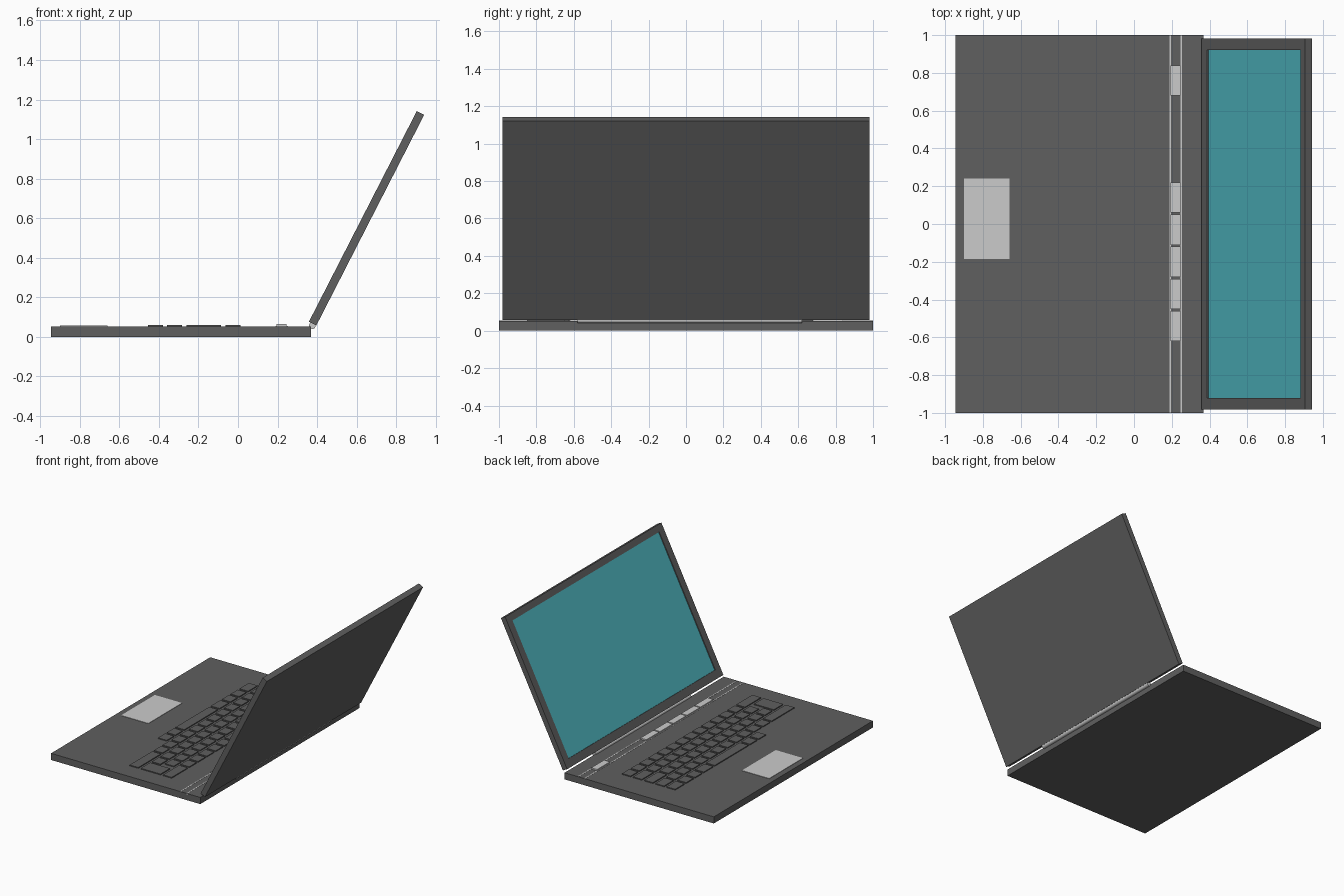
import bpy, bmesh, math
from mathutils import Matrix

if "Cube" in bpy.data.objects:
    bpy.data.objects.remove(bpy.data.objects["Cube"])


def material(name, rgb):
    m = bpy.data.materials.new(name)
    m.diffuse_color = (*rgb, 1)
    m.use_nodes = True
    m.node_tree.nodes["Principled BSDF"].inputs["Base Color"].default_value = m.diffuse_color
    return m


DARK = material("dark_grey", (0.115, 0.115, 0.115))
LIGHT = material("light_grey", (0.7, 0.7, 0.7))
TEAL = material("teal", (0.08, 0.48, 0.54))


def finish(name, bm, mat, matrix=Matrix()):
    me = bpy.data.meshes.new(name)
    bmesh.ops.recalc_face_normals(bm, faces=bm.faces)
    bm.to_mesh(me)
    bm.free()
    me.materials.append(mat)
    ob = bpy.data.objects.new(name, me)
    ob.matrix_world = matrix
    bpy.context.collection.objects.link(ob)
    return ob


def add_box(bm, x, y, z):
    """Box from (min, max) ranges."""
    size = [b - a for a, b in (x, y, z)]
    mid = [(a + b) / 2 for a, b in (x, y, z)]
    bmesh.ops.create_cube(bm, size=1, matrix=Matrix.Translation(mid) @ Matrix.Diagonal((*size, 1)))


def box(name, x, y, z, mat, matrix=Matrix()):
    bm = bmesh.new()
    add_box(bm, x, y, z)
    return finish(name, bm, mat, matrix)


TOP = 0.053

# Base and touchpad
box("base", (-0.945, 0.368), (-1, 1), (0, TOP), DARK)
box("touchpad", (-0.9, -0.66), (-0.185, 0.24), (TOP - 0.01, 0.056), LIGHT)

# Control strip: two trim lines and a row of buttons
for i, x in enumerate((0.193, 0.25)):
    box(f"trim_line_{i + 1}", (x - 0.004, x + 0.004), (-1, 1), (TOP - 0.01, 0.0542), LIGHT)
for i, y in enumerate((0.76, 0.14, -0.03, -0.2, -0.37, -0.54)):
    box(f"button_{i + 1}", (0.194, 0.246), (y - 0.08, y + 0.08), (TOP - 0.01, 0.064), LIGHT)

# Keyboard: rows of key widths, from the user's left (+y) to right
UNIT, GAP, LEFT = 0.1105, 0.02, 0.787
rows = [
    [1] * 13 + [2],
    [1.5] + [1] * 12,
    [1.75] + [1] * 12,
    [1.25] + [1] * 11 + [2.75],
    [1.25, 1, 1, 1.25, 4, 1, 1],
]
bm = bmesh.new()
for r, widths in enumerate(rows):
    x, y = 0.012 - r * 0.098, LEFT
    for w in widths:
        add_box(bm, (x - 0.076, x), (y - w * UNIT + GAP, y), (TOP - 0.01, 0.0605))
        y -= w * UNIT
# Tall enter key spanning two rows
end = LEFT - 15 * UNIT + GAP
add_box(bm, (-0.26, -0.086), (end, end + 1.25 * UNIT - GAP), (TOP - 0.01, 0.0605))
finish("keys", bm, DARK)

# Hinge bar
bm = bmesh.new()
bmesh.ops.create_cone(bm, cap_ends=True, segments=24, radius1=0.017, radius2=0.017, depth=1.2,
                      matrix=Matrix.Translation((0.376, 0.02, 0.057)) @ Matrix.Rotation(math.pi / 2, 4, 'X'))
hinge = finish("hinge", bm, LIGHT)
bpy.context.view_layer.objects.active = hinge
hinge.select_set(True)
bpy.ops.object.shade_smooth_by_angle()

# Lid, modelled upright with a recessed display opening, then tilted back
LENGTH, THICK, RECESS = 1.197, 0.042, 0.009
tilt = Matrix.Translation((0.396, 0, 0.057)) @ Matrix.Rotation(math.atan2(0.548, 1.07), 4, 'Y')
bm = bmesh.new()
add_box(bm, (-THICK, 0), (-0.982, 0.982), (0, LENGTH))
front = min(bm.faces, key=lambda f: f.calc_center_median().x)
bmesh.ops.inset_individual(bm, faces=[front], thickness=0.05)
for v in front.verts:
    v.co.y = math.copysign(0.922, v.co.y)
    v.co.z = 0.062 if v.co.z < LENGTH / 2 else 1.147
floor = bmesh.ops.extrude_discrete_faces(bm, faces=[front])["faces"][0]
bmesh.ops.translate(bm, verts=floor.verts, vec=(RECESS, 0, 0))
finish("lid", bm, DARK, tilt)

# Display panel sitting in the recess
box("screen", (RECESS - THICK - 0.002, RECESS - THICK + 0.002), (-0.922, 0.922), (0.062, 1.147), TEAL, tilt)
